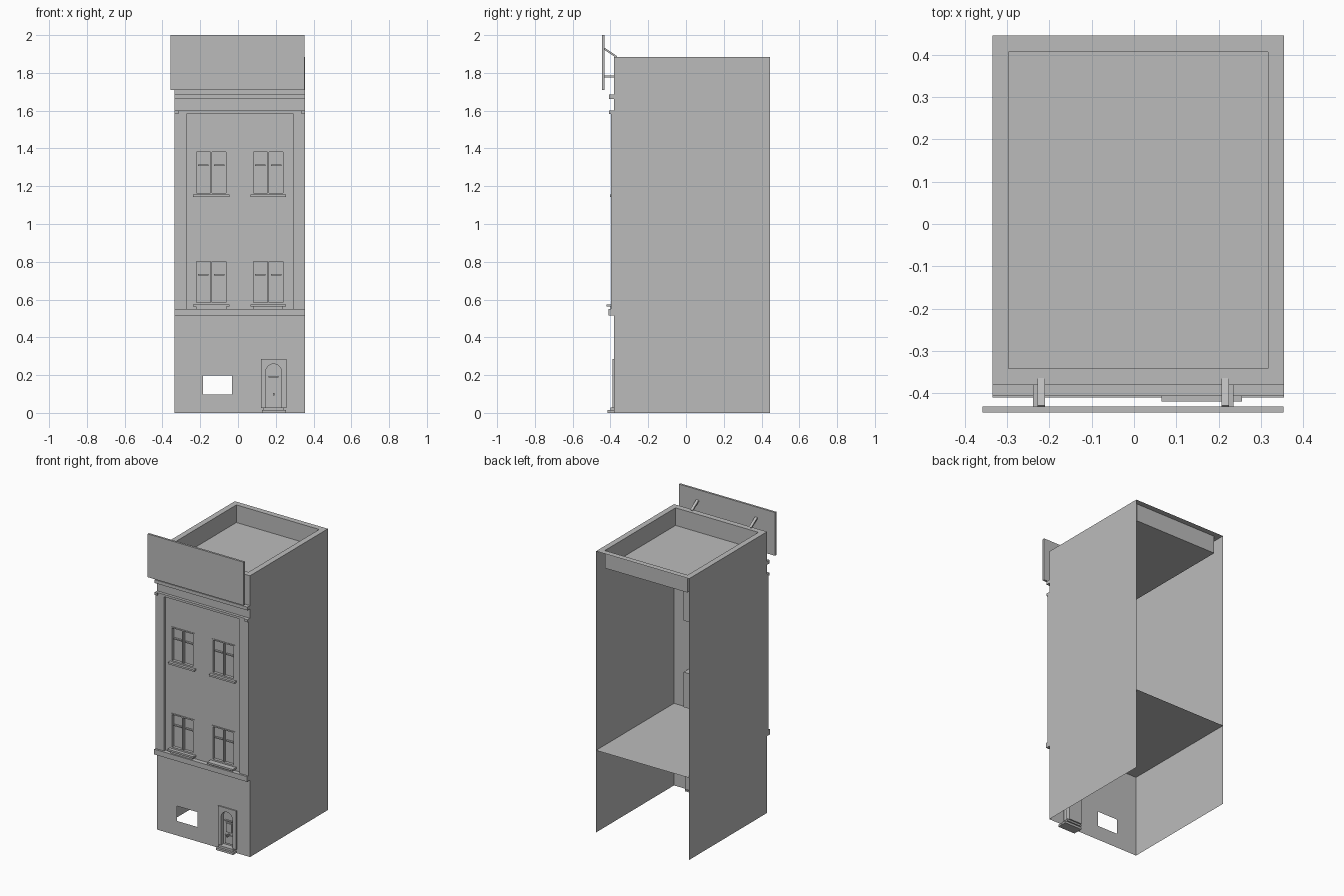
import bpy, bmesh, math
from mathutils import Vector

cube = bpy.data.objects.get("Cube")
if cube:
    bpy.data.objects.remove(cube, do_unlink=True)

grey = bpy.data.materials.new("plain_grey")
grey.use_nodes = True
grey.diffuse_color = (0.5, 0.5, 0.5, 1)
grey.node_tree.nodes["Principled BSDF"].inputs["Base Color"].default_value = (0.5, 0.5, 0.5, 1)

LEFT, RIGHT, FRONT, BACK, TOP = -0.335, 0.355, -0.38, 0.445, 1.885
FLOOR, ROOF = 0.55, 1.767


def finish(name, bm):
    mesh = bpy.data.meshes.new(name)
    bmesh.ops.remove_doubles(bm, verts=bm.verts, dist=0.0001)
    bm.to_mesh(mesh)
    bm.free()
    mesh.materials.append(grey)
    obj = bpy.data.objects.new(name, mesh)
    bpy.context.scene.collection.objects.link(obj)
    return obj


def quad(bm, *points):
    bm.faces.new([bm.verts.new(p) for p in points])


def add_box(bm, x0, x1, y0, y1, z0, z1):
    new = bmesh.ops.create_cube(bm, size=1)["verts"]
    for v in new:
        v.co = ((x0 + x1) / 2 + v.co.x * (x1 - x0),
                (y0 + y1) / 2 + v.co.y * (y1 - y0),
                (z0 + z1) / 2 + v.co.z * (z1 - z0))


def box(name, *bounds):
    bm = bmesh.new()
    add_box(bm, *bounds)
    return finish(name, bm)


def rod(name, start, end, width, height):
    """Square bar between two points in a plane of constant x."""
    a, b = Vector(start), Vector(end)
    obj = box(name, -width / 2, width / 2, -height / 2, height / 2, 0, (b - a).length)
    obj.location = a
    obj.rotation_euler = (b - a).to_track_quat("Z", "X").to_euler()
    # keep the wide side level
    angle = math.atan2(-(b - a).y, (b - a).z)
    obj.rotation_euler = (angle, 0, 0)


# Openings in the front wall: x0, x1, z0, z1
windows = {}
for side, x0, x1 in (("right", -0.228, -0.055), ("left", 0.075, 0.245)):
    for storey, z0 in (("lower", 0.575), ("upper", 1.155)):
        windows[f"{storey}_{side}"] = (x0, x1, z0, z0 + 0.235)
VENT = (-0.185, -0.033, 0.097, 0.197)
DOOR = (0.14, 0.237, 0.025, 0.265)

# Front wall with rectangular openings
holes = list(windows.values()) + [VENT, DOOR]
xs = sorted({LEFT, RIGHT, *(x for h in holes for x in h[:2])})
zs = sorted({0, TOP, *(z for h in holes for z in h[2:])})
bm = bmesh.new()
for xa, xb in zip(xs, xs[1:]):
    for za, zb in zip(zs, zs[1:]):
        cx, cz = (xa + xb) / 2, (za + zb) / 2
        if not any(h[0] < cx < h[1] and h[2] < cz < h[3] for h in holes):
            quad(bm, (xa, FRONT, za), (xb, FRONT, za), (xb, FRONT, zb), (xa, FRONT, zb))
finish("front_wall", bm)

# Thin side walls, open back
bm = bmesh.new()
quad(bm, (RIGHT, FRONT, 0), (RIGHT, BACK, 0), (RIGHT, BACK, TOP), (RIGHT, FRONT, TOP))
quad(bm, (LEFT, BACK, 0), (LEFT, FRONT, 0), (LEFT, FRONT, TOP), (LEFT, BACK, TOP))
finish("side_walls", bm)

bm = bmesh.new()
quad(bm, (LEFT, FRONT, FLOOR), (RIGHT, FRONT, FLOOR), (RIGHT, BACK, FLOOR), (LEFT, BACK, FLOOR))
finish("upper_floor", bm)

# Flat roof sunk inside the parapet rim
inset = 0.038


def ring(d, z):
    return [(LEFT + d, FRONT + d, z), (RIGHT - d, FRONT + d, z),
            (RIGHT - d, BACK - d, z), (LEFT + d, BACK - d, z)]


outer, inner, sunk = ring(0, TOP), ring(inset, TOP), ring(inset, ROOF)
bm = bmesh.new()
quad(bm, *sunk)
for i in range(4):
    j = (i + 1) % 4
    quad(bm, outer[i], outer[j], inner[j], inner[i])
    quad(bm, inner[i], inner[j], sunk[j], sunk[i])
finish("sunken_roof", bm)

# Facade mouldings
box("storey_band", LEFT, RIGHT, -0.41, FRONT, 0.515, 0.55)
box("pilaster_right", LEFT, -0.27, -0.397, FRONT, 0.55, 1.585)
box("pilaster_left", 0.29, RIGHT, -0.397, FRONT, 0.55, 1.585)
box("frieze_ledge", LEFT, RIGHT, -0.399, FRONT, 1.585, 1.6)
for name, x in (("right", LEFT), ("left", RIGHT - 0.02)):
    box("ledge_end_" + name, x, x + 0.02, -0.407, FRONT, 1.583, 1.6)
box("cornice", LEFT, RIGHT, -0.407, FRONT, 1.663, 1.685)

# Windows: recessed box, frame, mullion and glazing bars
for key, (x0, x1, z0, z1) in windows.items():
    mid = (x0 + x1) / 2
    bm = bmesh.new()
    add_box(bm, x0, x1, -0.365, -0.325, z0, z1)
    for xa, xb in ((x0, x0 + 0.008), (mid - 0.004, mid + 0.004), (x1 - 0.008, x1)):
        add_box(bm, xa, xb, -0.384, -0.365, z0, z1)
    for za, zb in ((z0, z0 + 0.01), (z1 - 0.008, z1)):
        add_box(bm, x0, x1, -0.384, -0.365, za, zb)
    for xa, xb in ((x0 + 0.016, mid - 0.014), (mid + 0.014, x1 - 0.016)):
        add_box(bm, xa, xb, -0.378, -0.365, z0 + 0.152, z0 + 0.159)
    finish("window_" + key, bm)
    lower = key.startswith("lower")
    depth = -0.402 if not lower else (-0.42 if key.endswith("left") else -0.407)
    box("sill_" + key, x0 - 0.01, x1 + 0.01, depth, FRONT, z0 - 0.012, z0)
    if lower:
        box("sill_base_" + key, x0 + 0.006, x1 - 0.006, -0.4, FRONT, z0 - 0.025, z0 - 0.012)

# Door surround with a round-headed opening
x0, x1, z0, z1 = DOOR
mid, radius = (x0 + x1) / 2, 0.042
spring = z1 - radius - 0.006
bm = bmesh.new()
steps = 12
for y in (-0.388,):
    arch = [(mid - radius * math.cos(math.pi * i / steps), spring + radius * math.sin(math.pi * i / steps))
            for i in range(steps + 1)]
    arch = [(mid - radius, z0)] + arch + [(mid + radius, z0)]
    for (xa, za), (xb, zb) in zip(arch, arch[1:]):
        quad(bm, (xa, y, za), (xb, y, zb), (xb, -0.36, zb), (xa, -0.36, za))
        if xb > xa + 0.0001:
            quad(bm, (xa, y, za), (xb, y, zb), (xb, y, z1), (xa, y, z1))
    for xa, xb in ((x0, mid - radius), (mid + radius, x1)):
        quad(bm, (xa, y, z0), (xb, y, z0), (xb, y, z1), (xa, y, z1))
finish("door_arch", bm)
bm = bmesh.new()
add_box(bm, 0.122, x0, -0.388, FRONT, z0, 0.285)
add_box(bm, x1, 0.258, -0.388, FRONT, z0, 0.285)
add_box(bm, x0, x1, -0.388, FRONT, z1, 0.285)
finish("door_frame", bm)
box("door_leaf", x0, x1, -0.362, -0.33, z0, z1)
box("door_transom", mid - 0.027, mid + 0.027, -0.374, -0.362, 0.188, 0.195)
box("door_panel", mid - 0.02, mid + 0.02, -0.369, -0.362, 0.115, 0.175)
box("door_lower_panel", mid - 0.028, mid + 0.028, -0.369, -0.362, 0.04, 0.095)
box("door_handle", mid - 0.004, mid + 0.004, -0.39, -0.362, 0.092, 0.104)
box("door_step", 0.126, 0.254, -0.415, -0.35, 0, 0.014)
box("door_threshold", 0.134, 0.244, -0.4, -0.34, 0.014, 0.028)

# Sign board on struts
box("sign_board", -0.358, 0.353, -0.445, -0.431, 1.71, 2.0)
for name, xh, xd in (("right", -0.226, -0.219), ("left", 0.222, 0.216)):
    box("sign_bracket_" + name, xh - 0.013, xh + 0.013, -0.431, FRONT, 1.775, 1.785)
    rod("sign_stay_" + name, (xd, -0.432, 1.928), (xd, -0.367, 1.884), 0.018, 0.01)
